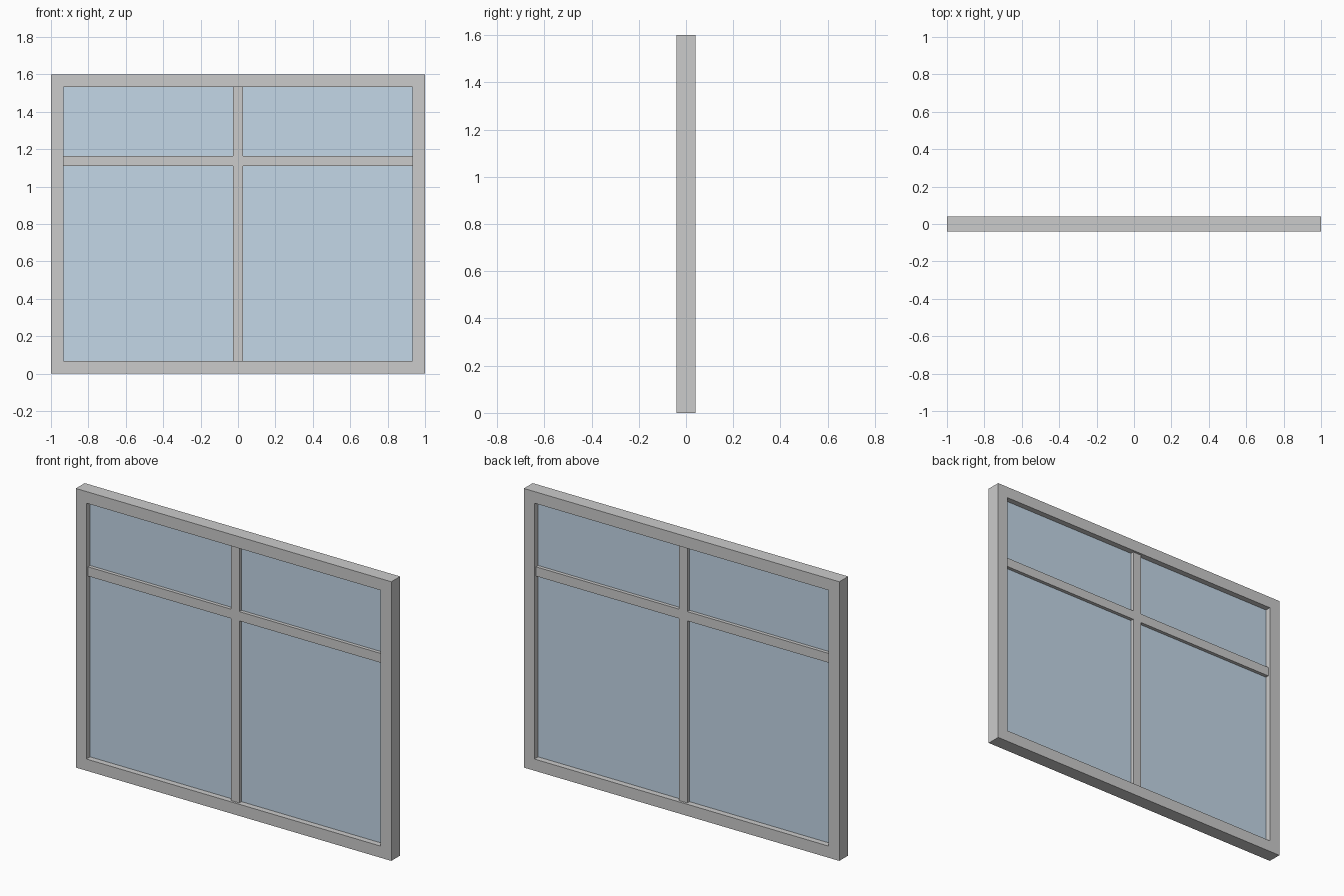
import bpy, bmesh

if "Cube" in bpy.data.objects:
    bpy.data.objects.remove(bpy.data.objects["Cube"])

W, H = 1.0, 1.6            # half width, height
F = 0.0667                 # frame border
B = 0.0267                 # half width of the glazing bars
BAR_Z = 1.137              # height of the cross bar
IX, Z0, Z1 = W - F, F, H - F


def add_object(name, bm, color=None):
    bmesh.ops.recalc_face_normals(bm, faces=bm.faces)
    mesh = bpy.data.meshes.new(name)
    bm.to_mesh(mesh)
    bm.free()
    obj = bpy.data.objects.new(name, mesh)
    bpy.context.collection.objects.link(obj)
    if color:
        mat = bpy.data.materials.new(name)
        mat.diffuse_color = color
        mat.use_nodes = True
        mat.node_tree.nodes["Principled BSDF"].inputs["Base Color"].default_value = mat.diffuse_color
        mesh.materials.append(mat)
    return obj


def prism(name, outline, half_depth, color=None):
    """Extrude an x-z outline symmetrically about y = 0."""
    bm = bmesh.new()
    front = bm.faces.new([bm.verts.new((x, -half_depth, z)) for x, z in outline])
    ext = bmesh.ops.extrude_face_region(bm, geom=[front], use_keep_orig=True)
    verts = [g for g in ext["geom"] if isinstance(g, bmesh.types.BMVert)]
    bmesh.ops.translate(bm, verts=verts, vec=(0, 2 * half_depth, 0))
    return add_object(name, bm, color)


def rect(x, z0, z1):
    return [(-x, z0), (x, z0), (x, z1), (-x, z1)]


# Outer frame: mitred ring of four sides
bm = bmesh.new()
loops = [[bm.verts.new((x, y, z)) for x, z in r]
         for r, y in ((rect(W, 0, H), -0.04), (rect(IX, Z0, Z1), -0.04),
                      (rect(IX, Z0, Z1), 0.04), (rect(W, 0, H), 0.04))]
for k in range(4):
    a, b = loops[k], loops[(k + 1) % 4]
    for i in range(4):
        j = (i + 1) % 4
        bm.faces.new((a[i], a[j], b[j], b[i]))
add_object("window_frame", bm)

# Glazing bars: one cross filling the opening
lo, hi = BAR_Z - B, BAR_Z + B
prism("glazing_bars", [(-B, Z0), (B, Z0), (B, lo), (IX, lo), (IX, hi), (B, hi),
                       (B, Z1), (-B, Z1), (-B, hi), (-IX, hi), (-IX, lo), (-B, lo)],
      0.0267)

# Glass pane
prism("glass_pane", rect(IX, Z0, Z1), 0.0067, (0.55, 0.68, 0.8, 1))
